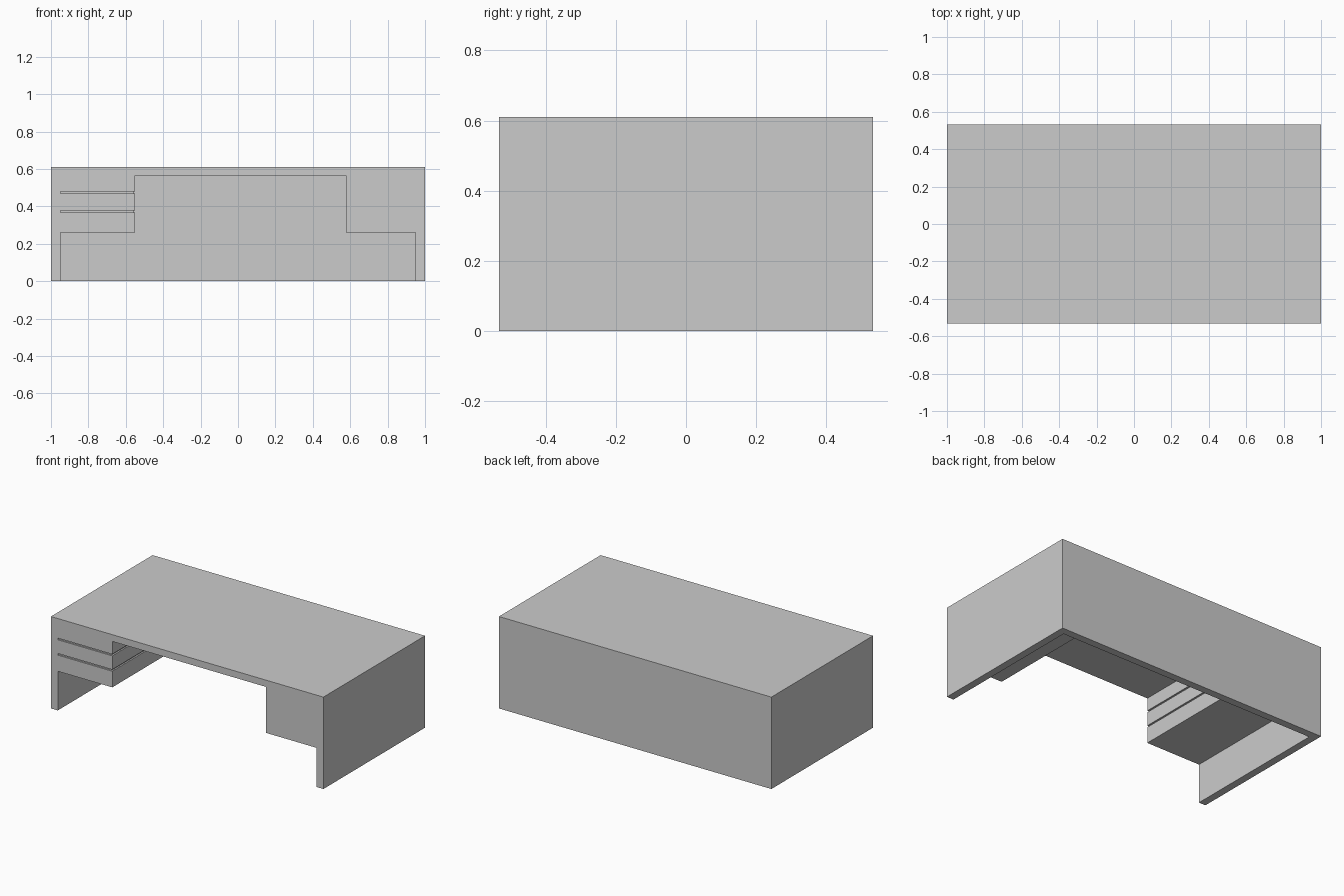
import bpy, bmesh
from mathutils import Vector

if "Cube" in bpy.data.objects:
    bpy.data.objects.remove(bpy.data.objects["Cube"])

W, D, H = 1.0, 0.533, 0.61      # half width, half depth, height
T = 0.05                        # panel thickness
BACK = D - T                    # inner face of the back panel
Z_SHELF, Z_TOP = 0.26, 0.565    # underside of pedestals and of desk top
X_L, X_R = -0.55, 0.577         # inner faces of the pedestals
GROOVE = 0.01                   # drawer gap depth


def prism(name, points, offset):
    """Extrude a closed 3D outline along an offset vector."""
    bm = bmesh.new()
    face = bm.faces.new([bm.verts.new(p) for p in points])
    ext = bmesh.ops.extrude_face_region(bm, geom=[face])
    verts = [g for g in ext["geom"] if isinstance(g, bmesh.types.BMVert)]
    bmesh.ops.translate(bm, verts=verts, vec=Vector(offset))
    bmesh.ops.recalc_face_normals(bm, faces=bm.faces)
    mesh = bpy.data.meshes.new(name)
    bm.to_mesh(mesh)
    bm.free()
    obj = bpy.data.objects.new(name, mesh)
    bpy.context.collection.objects.link(obj)
    return obj


def cut(body, cutter):
    """Subtract the cutter from the body, then remove it."""
    mod = body.modifiers.new(cutter.name, "BOOLEAN")
    mod.operation, mod.solver, mod.object = "DIFFERENCE", "EXACT", cutter
    bpy.context.view_layer.objects.active = body
    bpy.ops.object.modifier_apply(modifier=mod.name)
    bpy.data.objects.remove(cutter)


# Desk body: one solid block
body = prism("desk_body", [(-W, -D, 0), (W, -D, 0), (W, D, 0), (-W, D, 0)], (0, 0, H))

# Knee space: stepped front profile leaving legs, pedestals, top and back panel
inner = W - T
knee = [(-inner, -0.1), (inner, -0.1), (inner, Z_SHELF), (X_R, Z_SHELF),
        (X_R, Z_TOP), (X_L, Z_TOP), (X_L, Z_SHELF), (-inner, Z_SHELF)]
cut(body, prism("knee_space", [(x, -D - 0.1, z) for x, z in knee], (0, BACK + D + 0.1, 0)))

# Drawer gaps: shallow L-shaped grooves round the front and inner side
xg, yg = X_L - GROOVE, -D + GROOVE
gap = [(-inner, -D - 0.1), (X_L + 0.1, -D - 0.1), (X_L + 0.1, BACK),
       (xg, BACK), (xg, yg), (-inner, yg)]
for z in (0.367, 0.469):
    cut(body, prism("drawer_gap", [(x, y, z) for x, y in gap], (0, 0, 0.011)))
